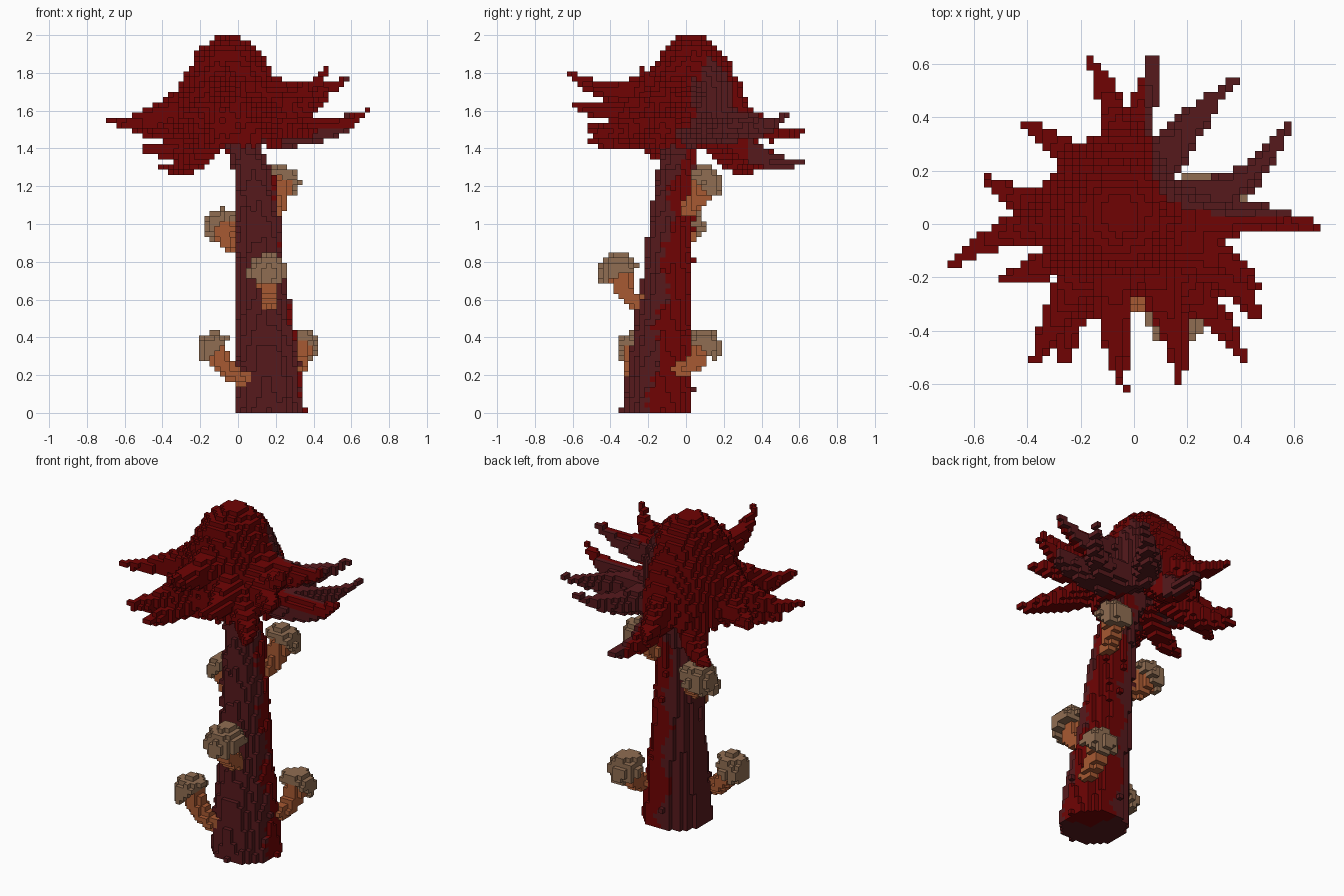
import bpy
import bmesh
import math
import random
from mathutils import Vector

random.seed(4)
if "Cube" in bpy.data.objects:
    bpy.data.objects.remove(bpy.data.objects["Cube"])

S = 2 / 73          # edge of one block
RED, DARK, ORANGE, TAN = range(4)


def make_material(name, rgb):
    mat = bpy.data.materials.new(name)
    mat.use_nodes = True
    mat.diffuse_color = (*rgb, 1)
    mat.node_tree.nodes["Principled BSDF"].inputs["Base Color"].default_value = (*rgb, 1)
    return mat


MATERIALS = [
    make_material("deep red", (0.16, 0.001, 0.001)),
    make_material("dark brown", (0.093, 0.01, 0.012)),
    make_material("orange", (0.39, 0.1, 0.032)),
    make_material("tan", (0.28, 0.155, 0.085)),
]

blocks = {}         # grid cell -> (part name, colour)


def cell(p):
    return round(p.x / S), math.floor(p.y / S), math.floor(p.z / S)


def middle(c):
    return Vector((c[0] * S, (c[1] + 0.5) * S, (c[2] + 0.5) * S))


def put(c, part, colour):
    blocks.setdefault(c, (part, colour))


def ball(part, centre, radius, colour, keep=lambda p: True):
    """Fill the cells whose middles lie in a ball; colour is a rule on position."""
    n = math.ceil(radius / S) + 1
    a, b, c = cell(centre)
    for i in range(a - n, a + n + 1):
        for j in range(b - n, b + n + 1):
            for k in range(c - n, c + n + 1):
                p = middle((i, j, k))
                if (p - centre).length <= radius and keep(p):
                    put((i, j, k), part, colour(p))


def tube(part, a, b, c, r0, r1, colour, steps=30):
    """Tapered tube along a quadratic curve, never thinner than one block."""
    for n in range(steps + 1):
        t = n / steps
        p = a * (1 - t) ** 2 + b * 2 * t * (1 - t) + c * t * t
        ball(part, p, r0 + (r1 - r0) * t, colour)
        put(cell(p), part, colour(middle(cell(p))))


def lookup(table, z):
    """Linear interpolation of rows that begin with a height."""
    for lo, hi in zip(table, table[1:]):
        if z <= hi[0]:
            t = (z - lo[0]) / (hi[0] - lo[0])
            return [u + (v - u) * t for u, v in zip(lo[1:], hi[1:])]
    return table[-1][1:]


# Leaning trunk: height, centre x, centre y, radius
TRUNK = [(0, 0.17, -0.15, 0.187), (0.3, 0.15, -0.135, 0.165),
         (0.6, 0.13, -0.105, 0.138), (1.0, 0.103, -0.08, 0.117),
         (1.25, 0.085, -0.055, 0.1), (1.4, 0.035, -0.03, 0.09), (1.55, 0.02, -0.02, 0.09)]
for k in range(56):
    z = (k + 0.5) * S
    cx, cy, r = lookup(TRUNK, z)
    for i in range(-8, 18):
        for j in range(-18, 10):
            p = middle((i, j, k))
            dx, dy = p.x - cx, p.y - cy
            ang = math.atan2(dy, dx)
            bark = 0.006 * math.sin(11 * ang + 2 * math.sin(5 * z)) + random.uniform(-0.003, 0.004)
            if math.hypot(dx, dy) <= r + bark:
                # Red bark on the left-rear flank, ragged at its borders
                deg = math.degrees(ang) + 14 * math.sin(17 * z) + random.uniform(-10, 10)
                fade = max(0, z - 1.15) * 90
                put((i, j, k), "trunk", RED if -8 + fade < deg < 98 - fade else DARK)

# Canopy dome: height, radius
DOME = [(1.4, 0.28), (1.5, 0.305), (1.6, 0.3), (1.7, 0.27), (1.8, 0.22), (1.86, 0.19),
        (1.91, 0.165), (1.95, 0.12), (2.0, 0.055)]
AXIS = Vector((-0.05, 0.035, 0))


def in_shadow_sector(p):
    return p.x > 0.02 and (p.x - 0.02) * p.y > 0.011


def leaf_colour(p):
    low_left = p.z < 1.5 and p.x > 0.22 and p.y > -0.12
    return DARK if low_left or in_shadow_sector(p) else RED


for k in range(50, 73):
    z = (k + 0.5) * S
    for i in range(-16, 14):
        for j in range(-14, 15):
            p = middle((i, j, k))
            d = math.hypot(p.x - AXIS.x, p.y - AXIS.y)
            r = lookup(DOME, z)[0] + random.uniform(-0.008, 0.008)
            if in_shadow_sector(p):
                r = min(r, 0.25)
            # Slightly hollow beneath, with a dark lining
            floor = 1.4 + 0.4 * max(0, 0.3 - d)
            if d <= r and z >= floor:
                lining = z < floor + 1.5 * S and d < r - S
                put((i, j, k), "canopy", DARK if lining else leaf_colour(p))

# Drooping fronds with upturned ends: tip x, y, z, root height, bend x, y
FRONDS = [
    (-0.685, -0.15, 1.55, 1.65, -0.5, -0.01), (-0.55, 0.18, 1.51, 1.6, -0.47, 0.07),
    (-0.4, 0.38, 1.31, 1.46, -0.26, 0.29), (-0.17, 0.62, 1.49, 1.6, -0.05, 0.45),
    (0.07, 0.62, 1.33, 1.48, 0.03, 0.44), (0.37, 0.53, 1.57, 1.53, 0.22, 0.4),
    (0.57, 0.36, 1.57, 1.51, 0.45, 0.12), (0.57, 0.03, 1.77, 1.7, 0.4, 0.0),
    (0.685, -0.01, 1.6, 1.5, 0.5, 0.03), (0.46, -0.23, 1.81, 1.68, 0.36, -0.13),
    (0.46, -0.35, 1.67, 1.64, 0.41, -0.22), (0.42, -0.52, 1.5, 1.58, 0.33, -0.36),
    (0.17, -0.59, 1.62, 1.62, 0.18, -0.4), (-0.04, -0.61, 1.79, 1.71, -0.09, -0.42),
    (-0.37, -0.52, 1.51, 1.6, -0.31, -0.37), (-0.26, -0.52, 1.45, 1.52, -0.25, -0.36),
    (-0.5, -0.2, 1.4, 1.52, -0.34, -0.18),
]
for x, y, z, root, bend_x, bend_y in FRONDS:
    bend = Vector((bend_x, bend_y, 0))
    start = AXIS.lerp(bend, 0.45)
    start.z = root
    bend.z = min(root, z) - 0.05
    tube("canopy", start, bend, Vector((x, y, z)), 0.092, 0.015, leaf_colour)

# Bracket mushrooms: foot on the trunk, middle of the cap, cap radius, uprightness
MUSHROOMS = [
    ((0.17, -0.24, 0.58), (0.16, -0.35, 0.735), 0.112, 2.5),
    ((0.03, -0.28, 0.18), (-0.12, -0.27, 0.33), 0.1, 1),
    ((0.31, -0.04, 0.23), (0.335, 0.09, 0.35), 0.1, 1.1),
    ((-0.02, -0.04, 0.9), (-0.08, 0.0, 0.985), 0.1, 1),
    ((0.18, -0.02, 1.07), (0.23, 0.1, 1.21), 0.1, 1.1),
]
for foot, head, radius, upright in MUSHROOMS:
    foot, head = Vector(foot), Vector(head)
    out = Vector((head.x - foot.x, head.y - foot.y, 0)).normalized()
    lean = (out + Vector((0, 0, upright))).normalized()
    bend = foot.lerp(head, 0.5) + out * 0.045 - Vector((0, 0, 0.04))
    tube("mushroom_stems", foot, bend, head - lean * 0.02, 0.04, 0.058, lambda p: ORANGE, 12)
    ball("mushroom_caps", head, radius, lambda p: TAN,
         lambda p: (p - head).dot(lean) > -0.01)

# Turn the exposed block sides into one mesh per part
SIDES = [(axis, sign) for axis in range(3) for sign in (-1, 1)]


def build(part):
    bm = bmesh.new()
    verts = {}

    def corner(key):
        if key not in verts:
            verts[key] = bm.verts.new(((key[0] - 0.5) * S, key[1] * S, key[2] * S))
        return verts[key]

    for c, (owner, colour) in blocks.items():
        if owner != part:
            continue
        for axis, sign in SIDES:
            near = list(c)
            near[axis] += sign
            if tuple(near) in blocks:
                continue
            u, v = (axis + 1) % 3, (axis + 2) % 3
            ring = []
            for du, dv in ((0, 0), (1, 0), (1, 1), (0, 1)):
                key = list(c)
                key[axis] += sign > 0
                key[u] += du
                key[v] += dv
                ring.append(corner(tuple(key)))
            face = bm.faces.new(ring if sign > 0 else ring[::-1])
            face.material_index = colour
    mesh = bpy.data.meshes.new(part)
    for mat in MATERIALS:
        mesh.materials.append(mat)
    bm.to_mesh(mesh)
    bm.free()
    bpy.context.collection.objects.link(bpy.data.objects.new(part, mesh))


for part in ("trunk", "canopy", "mushroom_caps", "mushroom_stems"):
    build(part)
